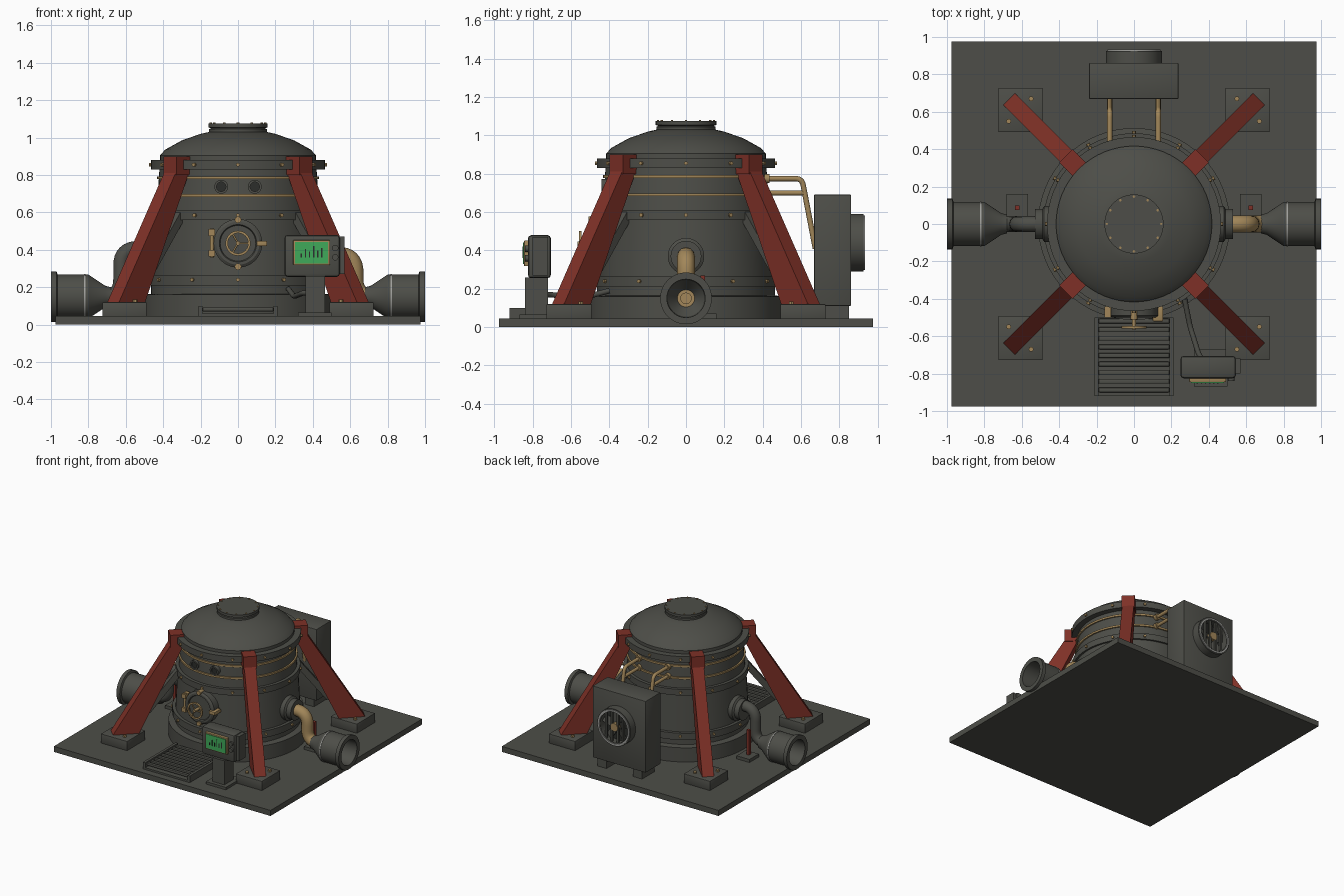
import bpy, bmesh
from math import radians, cos, sin, pi
from mathutils import Vector, Matrix

if "Cube" in bpy.data.objects:
    bpy.data.objects.remove(bpy.data.objects["Cube"])


def material(name, r, g, b):
    m = bpy.data.materials.new(name)
    m.use_nodes = True
    m.diffuse_color = (r, g, b, 1)
    m.node_tree.nodes["Principled BSDF"].inputs["Base Color"].default_value = (r, g, b, 1)
    return m


GREY = material("gunmetal grey", .075, .076, .065)
RED = material("rust red", .21, .03, .02)
GOLD = material("dull brass", .36, .24, .10)
GREEN = material("screen green", .05, .40, .10)
DARK = material("dark grey", .025, .026, .024)
PALE = material("pale steel", .35, .35, .33)


def finish(name, bm, mat, matrix=Matrix()):
    bmesh.ops.recalc_face_normals(bm, faces=bm.faces)
    me = bpy.data.meshes.new(name)
    bm.to_mesh(me)
    bm.free()
    me.transform(matrix)
    me.materials.append(mat)
    me.shade_smooth()
    me.set_sharp_from_angle(angle=radians(32))
    ob = bpy.data.objects.new(name, me)
    bpy.context.collection.objects.link(ob)
    return ob


def box(name, lo, hi, mat, bevel=0, matrix=Matrix()):
    bm = bmesh.new()
    lo, hi = Vector(lo), Vector(hi)
    bmesh.ops.create_cube(bm, size=1)
    for v in bm.verts:
        v.co = [lo[i] + (hi[i] - lo[i]) * (v.co[i] + .5) for i in range(3)]
    if bevel:
        bmesh.ops.bevel(bm, geom=bm.edges[:], offset=bevel, segments=2, affect='EDGES', profile=.5)
    return finish(name, bm, mat, matrix)


def place(origin, axis):
    return Matrix.Translation(origin) @ Vector(axis).to_track_quat('Z', 'Y').to_matrix().to_4x4()


def lathe(name, profile, mat, origin=(0, 0, 0), axis=(0, 0, 1), sides=48):
    # spin (radius, height) pairs around the axis
    bm = bmesh.new()
    vs = [bm.verts.new((r, 0, h)) for r, h in profile]
    es = [bm.edges.new(p) for p in zip(vs, vs[1:])]
    bmesh.ops.spin(bm, geom=vs + es, cent=(0, 0, 0), axis=(0, 0, 1), angle=2 * pi, steps=sides)
    bmesh.ops.remove_doubles(bm, verts=bm.verts, dist=1e-5)
    return finish(name, bm, mat, place(origin, axis))


def disc(name, r, depth, mat, origin, axis, sides=24):
    return lathe(name, [(0, 0), (r, 0), (r, depth), (0, depth)], mat, origin, axis, sides)


def ring(name, r0, r1, depth, mat, origin, axis=(0, 0, 1), sides=48):
    return lathe(name, [(r0, 0), (r1, 0), (r1, depth), (r0, depth), (r0, 0)], mat, origin, axis, sides)


def tube(name, points, radius, mat, bend=.06):
    # rounded corners between straight runs
    pts = [Vector(p) for p in points]
    path = [pts[0]]
    for a, b, c in zip(pts, pts[1:], pts[2:]):
        s = b + (a - b).normalized() * bend
        e = b + (c - b).normalized() * bend
        path += [s.lerp(b, t / 8).lerp(b.lerp(e, t / 8), t / 8) for t in range(9)]
    path.append(pts[-1])
    cu = bpy.data.curves.new(name, 'CURVE')
    cu.dimensions = '3D'
    cu.bevel_depth, cu.bevel_resolution, cu.use_fill_caps = radius, 4, True
    sp = cu.splines.new('POLY')
    sp.points.add(len(path) - 1)
    for p, q in zip(sp.points, path):
        p.co = (*q, 1)
    tmp = bpy.data.objects.new(name + " path", cu)
    bpy.context.collection.objects.link(tmp)
    bpy.context.view_layer.update()
    bm = bmesh.new()
    me = bpy.data.meshes.new_from_object(tmp.evaluated_get(bpy.context.evaluated_depsgraph_get()))
    bm.from_mesh(me)
    bpy.data.objects.remove(tmp)
    return finish(name, bm, mat)


# ground plate and vessel
box("base_plate", (-.975, -.975, 0), (.975, .975, .045), GREY)
lathe("vessel", [(0, .045), (.513, .045), (.513, .16), (.465, .165), (.465, .21), (.485, .21), (.485, .265),
                 (.46, .265), (.445, .56), (.46, .56), (.46, .61), (.435, .61), (.42, .83), (.465, .83),
                 (.465, .88), (.417, .88), (.417, .905), (.39, .935), (.30, .985), (.20, 1.02), (.155, 1.03),
                 (0, 1.03)], GREY, sides=64)
lathe("top_cap", [(.155, 1.03), (.155, 1.045), (.145, 1.05), (.158, 1.055), (.158, 1.075), (0, 1.075)], GREY)
for i in range(12):
    a = i * pi / 6
    d = Vector((cos(a), sin(a), 0))
    for z, r in ((.24, .484), (.585, .459), (.855, .464)):
        disc("flange_bolt", .011, .012, GOLD, d * r + Vector((0, 0, z)), d, 6)
    disc("cap_bolt", .007, .006, GOLD, d * .146 + Vector((0, 0, 1.074)), (0, 0, 1), 6)
for z, r in ((.785, .425), (.69, .432)):
    ring("brass_band", r - .02, r + .009, .015, GOLD, (0, 0, z - .007))

# legs with feet and braces, built along +x and turned to the diagonals
for i in range(4):
    turn = Matrix.Rotation(pi / 4 + i * pi / 2, 4, 'Z')
    bm = bmesh.new()
    bmesh.ops.create_cube(bm, size=1)
    for v in bm.verts:
        up, out = v.co.z > 0, v.co.x > 0
        v.co.x = (.51 if out else .41) if up else (.945 if out else .747)
        v.co.z = .82 if up else .118
        v.co.y *= .088
    finish("leg", bm, RED, turn)
    box("leg_head", (.41, -.05, .80), (.515, .05, .90), RED, 0, turn)
    bm = bmesh.new()
    bmesh.ops.create_cube(bm, size=1)
    for v in bm.verts:
        up = v.co.z > 0
        v.co.x = (.40 if up else .66) + (.06 if v.co.x > 0 else 0)
        v.co.z = .60 if up else .27
        v.co.y *= .05
    finish("brace", bm, GREY, turn)
    sx, sy = (1 if i in (0, 3) else -1), (1 if i < 2 else -1)
    c = Vector((.607 * sx, .61 * sy, 0))
    box("foot_pad", c + Vector((-.118, -.118, .04)), c + Vector((.118, .118, .12)), GREY, .004)
    for x, y in ((.55, .67), (.67, .55)):
        disc("foot_bolt", .014, .015, GOLD, (x * sx, y * sy, .119), (0, 0, 1), 6)

# side pipes ending in open horns
for s, mat, z, r in ((1, GOLD, .37, .046), (-1, GREY, .405, .042)):
    out = (s, 0, 0)
    side = "brass" if s > 0 else "grey"
    lathe(side + "_pipe_flange", [(0, 0), (.095, 0), (.095, .04), (.08, .05), (.08, .09), (.05, .09), (0, .09)],
          GREY, (s * .44, 0, .37), out)
    tube(side + "_pipe", [(s * .44, 0, z), (s * .625, 0, z), (s * .625, 0, .15), (s * .78, 0, .15)], r, mat, .09)
    lathe("horn", [(0, .68), (.05, .68), (.058, .71), (.118, .80), (.118, .965), (.135, .97), (.135, 1.0),
                   (.10, 1.0), (.095, .85), (.045, .78), (0, .78)], GREY, (0, 0, .15), out)
    ring("horn_strap", .11, .121, .008, PALE, (s * .815, 0, .15), out)
    disc("horn_core", .03, .01, GOLD, (s * .78, 0, .15), out)
    # valve lever
    c = Vector((s * .625, .10, 0))
    box("valve_base", c + Vector((-.058, -.06, .04)), c + Vector((.058, .06, .07)), GREY)
    box("valve_lever", c + Vector((-.012, -.025, .06)), c + Vector((.012, .0, .27)), RED)

# front hatch with handwheel
front = (0, -1, 0)
lathe("hatch", [(0, 0), (.13, 0), (.13, .07), (.115, .08), (.10, .08), (.095, .07), (0, .07)], GREY,
      (0, -.42, .435), front)
ring("handwheel", .054, .067, .013, GOLD, (0, -.545, .435), front)
disc("wheel_stem", .012, .08, GOLD, (0, -.485, .435), front)
for a in (0, 2 * pi / 3, 4 * pi / 3):
    tip = (.06 * cos(a), -.551, .435 + .06 * sin(a))
    tube("wheel_spoke", [(0, -.551, .435), tip], .005, GOLD)
for z in (.31, .56):
    disc("hatch_bolt", .018, .075, GOLD, (0, -.435, z), front, 12)
tube("hinge_pin", [(-.14, -.48, .36), (-.14, -.48, .515)], .011, GOLD)
for z in (.365, .475):
    box("hinge_knuckle", (-.158, -.50, z), (-.122, -.44, z + .035), GOLD)
box("hatch_latch", (.10, -.52, .42), (.155, -.44, .448), GOLD, .004)
for x in (-.09, .09):
    ring("porthole_rim", .025, .037, .04, GREY, (x, -.40, .737), front, 24)
    disc("porthole_glass", .026, .03, DARK, (x, -.40, .737), front)

# slatted step
box("step_floor", (-.21, -.92, .04), (.21, -.50, .06), GREY)
for x in (-.212, .19):
    box("step_rail", (x, -.92, .05), (x + .022, -.50, .10), GREY)
for i in range(9):
    y = -.90 + i * .046
    box("step_slat", (-.19, y, .07), (.19, y + .026, .092), GREY, .006)

# console
box("console_foot", (.32, -.87, .04), (.50, -.67, .065), GREY)
box("console_post", (.36, -.84, .06), (.465, -.72, .26), GREY)
box("console_case", (.248, -.825, .255), (.545, -.705, .48), GREY, .018)
box("console_side", (.53, -.80, .27), (.57, -.72, .47), GREY)
box("screen_bezel", (.295, -.845, .318), (.492, -.81, .452), GOLD, .004)
box("screen", (.305, -.85, .328), (.482, -.84, .442), GREEN)
for i, h in enumerate((.02, .045, .03, .06, .035, .05)):
    x = .335 + i * .022
    box("screen_trace", (x, -.852, .36), (x + .007, -.849, .36 + h), DARK)
for z in (.36, .41):
    disc("console_knob", .017, .025, GREY, (.52, -.815, z), front, 16)
tube("console_cable", [(.27, -.40, .19), (.30, -.55, .15), (.35, -.71, .17), (.40, -.75, .17)], .014, GREY, .03)

# rear cooling cabinet with fan and brass lines
box("cabinet", (-.24, .668, .11), (.238, .862, .692), GREY, .006)
for x in (-.20, .12):
    box("cabinet_foot", (x, .69, .04), (x + .08, .85, .12), GREY)
back = (0, 1, 0)
disc("fan_recess", .135, .012, DARK, (0, .855, .44), back, 40)
ring("fan_shroud", .125, .15, .07, GREY, (0, .855, .44), back)
ring("fan_trim", .128, .142, .008, PALE, (0, .925, .44), back)
disc("fan_hub", .032, .065, GOLD, (0, .86, .44), back)
for x in (-.075, -.028, .028, .075):
    h = (.13 ** 2 - x * x) ** .5
    box("fan_bar", (x - .008, .905, .44 - h), (x + .008, .92, .44 + h), GREY)
for i in range(5):
    spin = Matrix.Translation((0, .885, .44)) @ Matrix.Rotation(i * 2 * pi / 5, 4, 'Y') @ Matrix.Rotation(.4, 4, 'Z')
    box("fan_blade", (-.03, -.004, .02), (.03, .004, .12), GREY, 0, spin)
for x in (-.13, .13):
    tube("upper_coolant_line", [(x, .38, .775), (x, .605, .775), (x, .675, .41)], .014, GOLD, .035)
    tube("lower_coolant_line", [(x, .38, .70), (x, .62, .70)], .013, GOLD)
    for z in (.775, .70):
        disc("line_collar", .024, .025, GOLD, (x, .41, z), back, 12)
